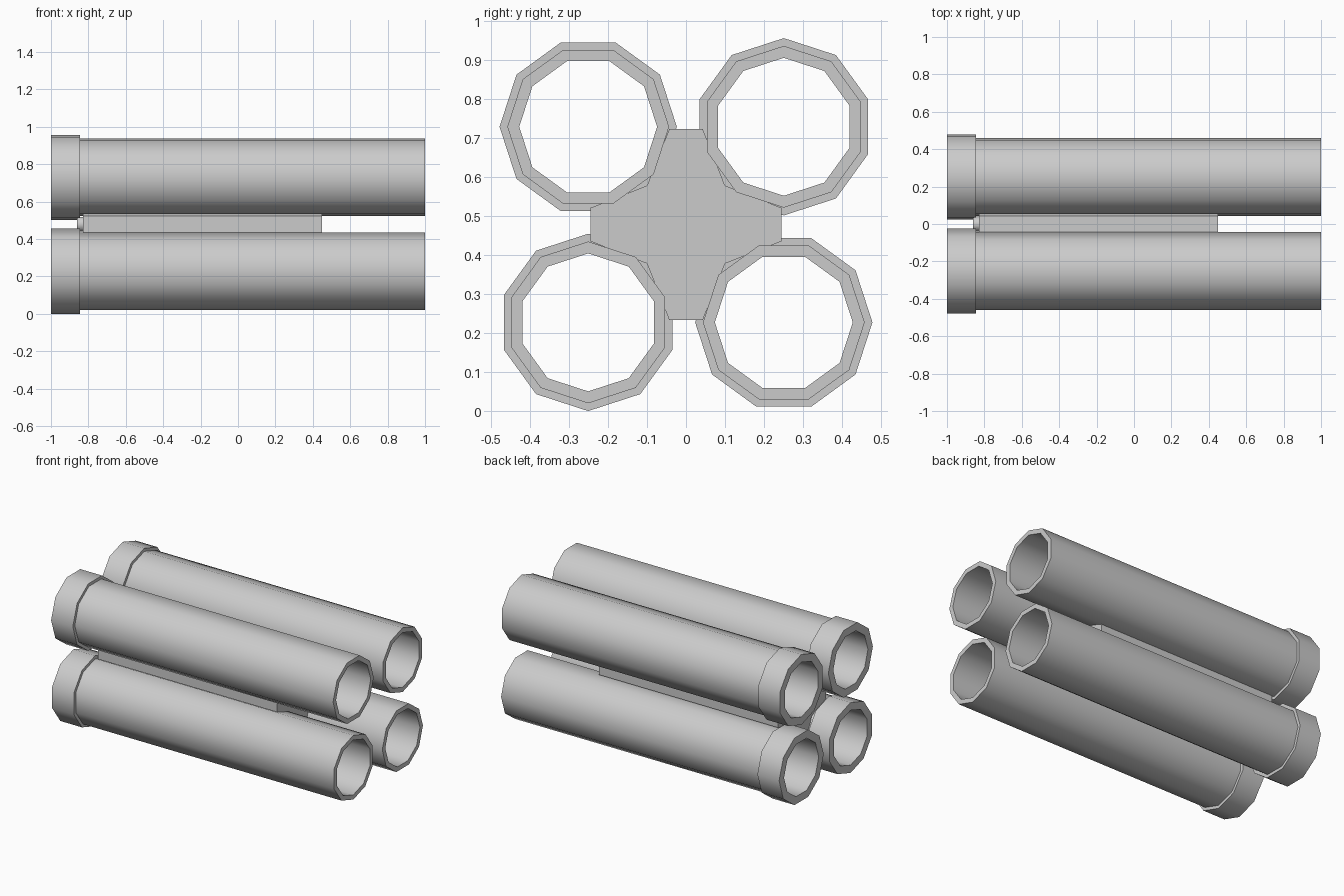
import bpy, bmesh
from math import cos, sin, pi, radians

if "Cube" in bpy.data.objects:
    bpy.data.objects.remove(bpy.data.objects["Cube"], do_unlink=True)

MID_Z = 0.4785    # height of the bundle axis
OFFSET = 0.251    # tube axis distance from the bundle axis in y and z
SIDES = 10

grey = bpy.data.materials.new("light_grey")
grey.use_nodes = True
colour = (0.6, 0.6, 0.6, 1)
grey.diffuse_color = colour
grey.node_tree.nodes["Principled BSDF"].inputs["Base Color"].default_value = colour


def finish(bm, name, smooth):
    bmesh.ops.recalc_face_normals(bm, faces=bm.faces[:])
    mesh = bpy.data.meshes.new(name)
    bm.to_mesh(mesh)
    bm.free()
    mesh.materials.append(grey)
    obj = bpy.data.objects.new(name, mesh)
    bpy.context.collection.objects.link(obj)
    if smooth:
        bpy.ops.object.select_all(action='DESELECT')
        obj.select_set(True)
        bpy.context.view_layer.objects.active = obj
        bpy.ops.object.shade_smooth_by_angle(angle=radians(45))


def lathe(name, profile, y, z, turn=0.0, closed=True):
    """Spin (x, radius) points round an axis along x; open profiles get end caps."""
    bm = bmesh.new()
    rings = []
    for x, r in profile:
        angles = [turn + 2 * pi * i / SIDES for i in range(SIDES)]
        rings.append([bm.verts.new((x, y + r * cos(a), z + r * sin(a))) for a in angles])
    pairs = list(zip(rings, rings[1:]))
    if closed:
        pairs.append((rings[-1], rings[0]))
    else:
        bm.faces.new(rings[0])
        bm.faces.new(rings[-1])
    for a, b in pairs:
        for i in range(SIDES):
            j = (i + 1) % SIDES
            bm.faces.new((a[i], a[j], b[j], b[i]))
    finish(bm, name, True)


# Four hollow tubes with a thicker collar at one end, each a quarter turn apart
tube_profile = [(-1, 0.177), (-1, 0.2275), (-0.845, 0.2275),
                (-0.845, 0.2075), (1, 0.2075), (1, 0.177)]
for side, sy in (("front", -1), ("back", 1)):
    for level, sz in (("lower", -1), ("upper", 1)):
        turn = pi / 2 if sy == sz else 0
        lathe(f"{level}_{side}_tube", tube_profile,
              sy * OFFSET, MID_Z + sz * OFFSET, turn)

# Cross-shaped spacer core filling the gap between the tubes
quarter = [(0.245, -0.043), (0.245, 0.043), (0.1, 0.1)]
outline = []
for k in range(4):
    c, s = round(cos(k * pi / 2)), round(sin(k * pi / 2))
    outline += [(c * u - s * v, s * u + c * v) for u, v in quarter]
bm = bmesh.new()
ends = [[bm.verts.new((x, u, MID_Z + v)) for u, v in outline] for x in (-0.828, 0.45)]
for ring in ends:
    bm.faces.new(ring)
for i in range(len(outline)):
    j = (i + 1) % len(outline)
    bm.faces.new((ends[0][i], ends[0][j], ends[1][j], ends[1][i]))
finish(bm, "spacer_core", False)

# Small stud on the collar end of the core
lathe("core_stud", [(-0.862, 0.03), (-0.852, 0.04), (-0.82, 0.04)],
      0, MID_Z, closed=False)
